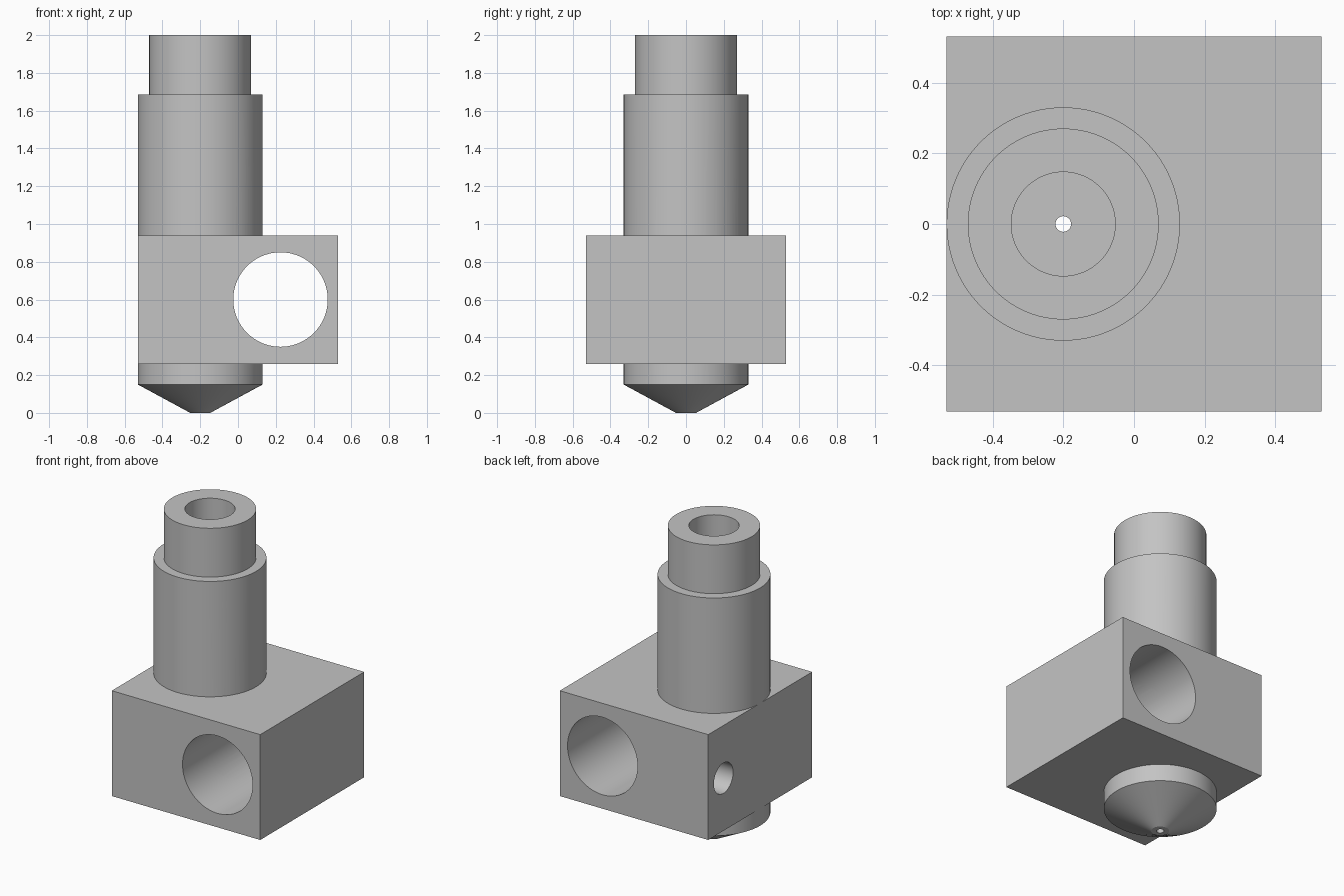
import bpy, bmesh, math
from mathutils import Matrix

cube = bpy.data.objects.get("Cube")
if cube:
    bpy.data.objects.remove(cube, do_unlink=True)

SEGMENTS = 96
AXIS_X = -0.2                    # vertical axis of the turned body
HALF = 0.53                      # half width of the block
BLOCK_LOW, BLOCK_HIGH = 0.26, 0.94
BLOCK_MID = (BLOCK_LOW + BLOCK_HIGH) / 2

metal = bpy.data.materials.new("grey_metal")
metal.use_nodes = True
GREY = (0.55, 0.55, 0.55, 1)
metal.diffuse_color = GREY
metal.node_tree.nodes["Principled BSDF"].inputs["Base Color"].default_value = GREY


def finish(name, bm):
    bmesh.ops.recalc_face_normals(bm, faces=bm.faces)
    mesh = bpy.data.meshes.new(name)
    bm.to_mesh(mesh)
    bm.free()
    mesh.materials.append(metal)
    obj = bpy.data.objects.new(name, mesh)
    bpy.context.collection.objects.link(obj)
    return obj


def lathe(name, profile):
    """Revolve a closed (radius, z) loop around the body axis."""
    bm = bmesh.new()
    rings = []
    for i in range(SEGMENTS):
        a = 2 * math.pi * i / SEGMENTS
        rings.append([bm.verts.new((AXIS_X + r * math.cos(a), r * math.sin(a), z))
                      for r, z in profile])
    n = len(profile)
    for i, ring in enumerate(rings):
        nxt = rings[(i + 1) % SEGMENTS]
        for j in range(n):
            k = (j + 1) % n
            bm.faces.new((ring[j], nxt[j], nxt[k], ring[k]))
    return finish(name, bm)


def cylinder(name, radius, length, centre, axis):
    bm = bmesh.new()
    turn = {"X": Matrix.Rotation(math.pi / 2, 4, "Y"),
            "Y": Matrix.Rotation(math.pi / 2, 4, "X"),
            "Z": Matrix.Identity(4)}[axis]
    bmesh.ops.create_cone(bm, cap_ends=True, segments=SEGMENTS, radius1=radius,
                          radius2=radius, depth=length,
                          matrix=Matrix.Translation(centre) @ turn)
    obj = finish(name, bm)
    obj.hide_render = True
    return obj


def select_only(obj):
    bpy.ops.object.select_all(action="DESELECT")
    obj.select_set(True)
    bpy.context.view_layer.objects.active = obj


def cut(obj, cutters):
    select_only(obj)
    for cutter in cutters:
        mod = obj.modifiers.new(cutter.name, "BOOLEAN")
        mod.operation = "DIFFERENCE"
        mod.solver = "EXACT"
        mod.object = cutter
        bpy.ops.object.modifier_apply(modifier=mod.name)


# Turned body: conical tip, barrel, stepped neck, stepped bore
nozzle_body = lathe("nozzle_body", [
    (0.022, 0), (0.053, 0), (0.33, 0.15), (0.33, 1.685), (0.27, 1.685),
    (0.27, 2), (0.147, 2), (0.147, 0.15), (0.022, 0.15)])

# Square heater block
bm = bmesh.new()
bmesh.ops.create_cube(bm, size=1, matrix=Matrix.Translation((0, 0, BLOCK_MID))
                      @ Matrix.Diagonal((2 * HALF, 2 * HALF, BLOCK_HIGH - BLOCK_LOW, 1)))
heater_block = finish("heater_block", bm)

# Cross hole, blind sensor hole and room for the bore
cross_hole = cylinder("cross_hole", 0.25, 3, (0.225, 0, BLOCK_MID), "Y")
sensor_hole = cylinder("sensor_hole", 0.098, 0.8, (-HALF - 0.05, 0.375, BLOCK_MID), "X")
bore_room = cylinder("bore_room", 0.16, 3, (AXIS_X, 0, 1), "Z")

cut(nozzle_body, [cross_hole, sensor_hole])
cut(heater_block, [cross_hole, sensor_hole, bore_room])
for helper in (cross_hole, sensor_hole, bore_room):
    bpy.data.objects.remove(helper, do_unlink=True)

# Smooth round walls, crisp edges
for obj in (nozzle_body, heater_block):
    select_only(obj)
    bpy.ops.object.shade_smooth_by_angle(angle=math.radians(25))
